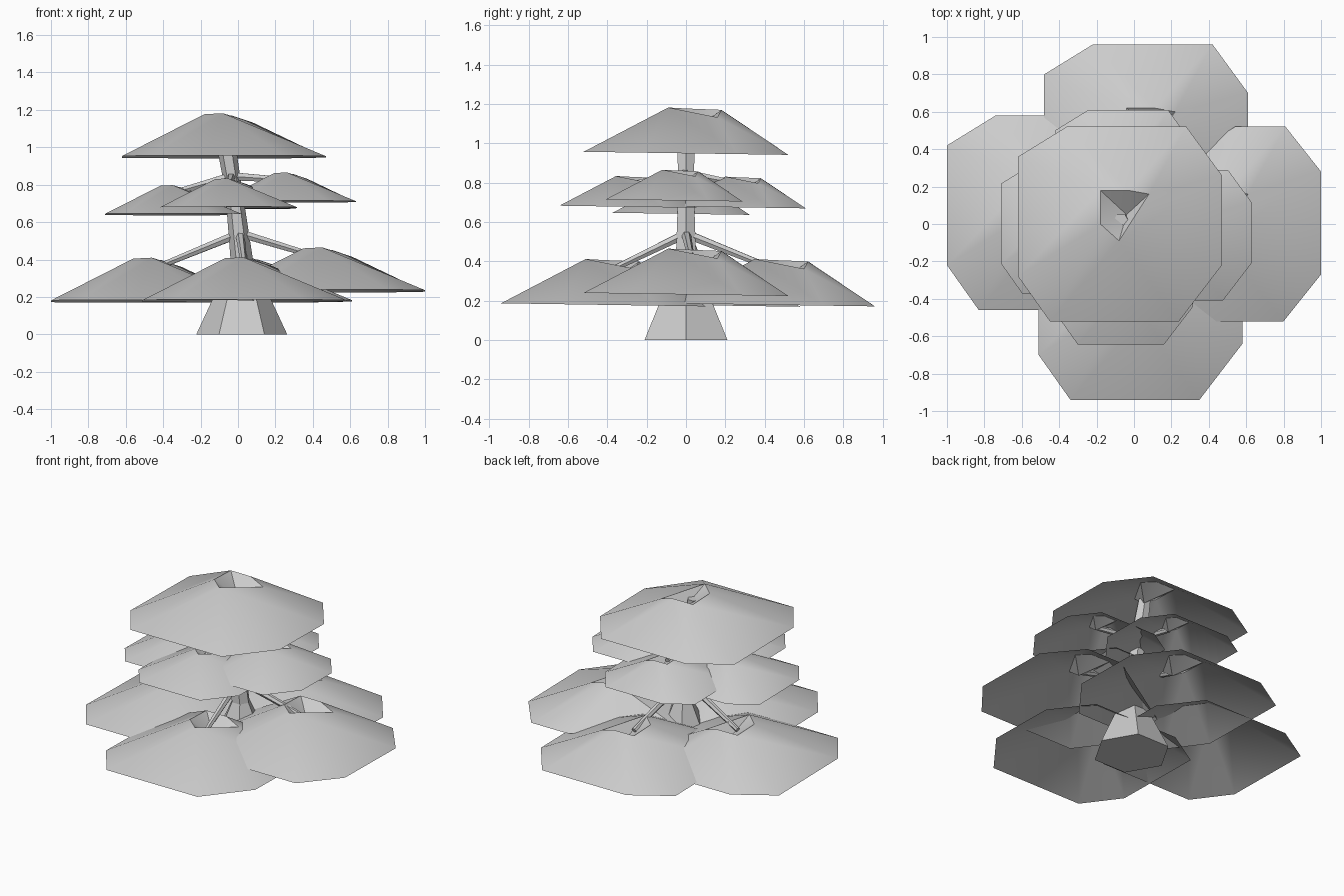
import bpy
from math import cos, sin, tau, radians
from mathutils import Vector

cube = bpy.data.objects.get("Cube")
if cube:
    bpy.data.objects.remove(cube, do_unlink=True)

grey = bpy.data.materials.new("plain_grey")
grey.use_nodes = True
grey.diffuse_color = (0.6, 0.6, 0.6, 1)
grey.node_tree.nodes["Principled BSDF"].inputs["Base Color"].default_value = (0.6, 0.6, 0.6, 1)


def make(name, verts, faces, smooth=False):
    mesh = bpy.data.meshes.new(name)
    mesh.from_pydata(verts, [], faces)
    mesh.materials.append(grey)
    obj = bpy.data.objects.new(name, mesh)
    bpy.context.collection.objects.link(obj)
    if smooth:
        bpy.ops.object.select_all(action='DESELECT')
        obj.select_set(True)
        bpy.context.view_layer.objects.active = obj
        bpy.ops.object.shade_smooth_by_angle(angle=radians(30))
    return obj


# Foliage pad: eight-sided rim rising to a crooked crown with a sunken pit
RIM = [(-.545, .36), (-.285, .52), (.355, .52), (.545, .26),
       (.545, -.22), (.315, -.52), (-.375, -.52), (-.545, -.28)]
SIDE_RIM = [(-.545, .12), (.085, .52), (.355, .52), (.545, .28),
            (.545, -.27), (.345, -.52), (-.375, -.52), (-.545, -.28)]
CROWN = [(-.105, .18, .213), (.045, .18, .212), (.155, .16, .175),
         (-.005, -.09, .225), (-.105, 0, .22)]
PIT = (.035, .05, .12)
CROWN_FOR_RIM = [0, 0, 1, 2, 3, 3, 3, 4]


def pad(name, centre, scale, rim=RIM):
    points = [(x, y, -.015 * (y + .52)) for x, y in rim] + CROWN + [PIT]
    n, m = len(rim), len(CROWN)
    faces = []
    for i in range(n):
        j = (i + 1) % n
        a, b = n + CROWN_FOR_RIM[i], n + CROWN_FOR_RIM[j]
        faces.append((i, a, b, j) if a != b else (i, a, j))
    for k in range(m):
        faces.append((n + k, n + m, n + (k + 1) % m))
    verts = [Vector(centre) + Vector(p) * scale for p in points]
    make(name, verts, faces, smooth=True)


# Six-sided tube through level rings, closed at both ends
def tube(name, rings, axes):
    verts, faces = [], []
    u, v = axes
    for centre, radius in rings:
        for i in range(6):
            a = tau * i / 6
            verts.append(Vector(centre) + (u * cos(a) + v * sin(a)) * radius)
    for r in range(len(rings) - 1):
        for i in range(6):
            j = (i + 1) % 6
            faces.append((r * 6 + i, r * 6 + j, r * 6 + 6 + j, r * 6 + 6 + i))
    faces.append(tuple(range(5, -1, -1)))
    faces.append(tuple(range(len(verts) - 6, len(verts))))
    make(name, verts, faces)


def branch(name, start, end):
    start, end = Vector(start), Vector(end)
    d = (end - start).normalized()
    u = d.cross(Vector((0, 0, 1))).normalized()
    tube(name, [(start, .025), (end, .016)], (u, d.cross(u)))


# Trunk: flared foot, then a slim leaning stem
tube("trunk", [((.02, 0, 0), .243), ((.02, 0, .19), .155), ((.02, 0, .4), .06),
               ((-.01, 0, .66), .05), ((-.035, 0, .84), .047),
               ((-.055, 0, .96), .05), ((-.07, .015, 1.12), .042)],
     (Vector((1, 0, 0)), Vector((0, 1, 0))))

# Lower and middle tiers, each pad carried on its own branch
LOWER = {"left": (.455, 0, .24), "right": (-.455, .06, .185),
         "front": (.035, -.42, .187), "back": (.065, .44, .187)}
MIDDLE = {"left": (.265, -.06, .715), "right": (-.345, -.025, .647),
          "front": (-.05, -.295, .683), "back": (-.055, .26, .68)}
for tier, pads, scale, root in (("lower", LOWER, 1, (.01, 0, .54)),
                                ("middle", MIDDLE, .67, (-.035, 0, .845))):
    for side, centre in pads.items():
        rim = SIDE_RIM if (tier, side) == ("lower", "left") else RIM
        pad(f"{tier}_{side}_foliage", centre, scale, rim)
        tip = Vector(centre) + Vector((.0, .03, .165)) * scale
        branch(f"{tier}_{side}_branch", root, tip)

pad("top_foliage", (-.075, 0, .957), 1)
